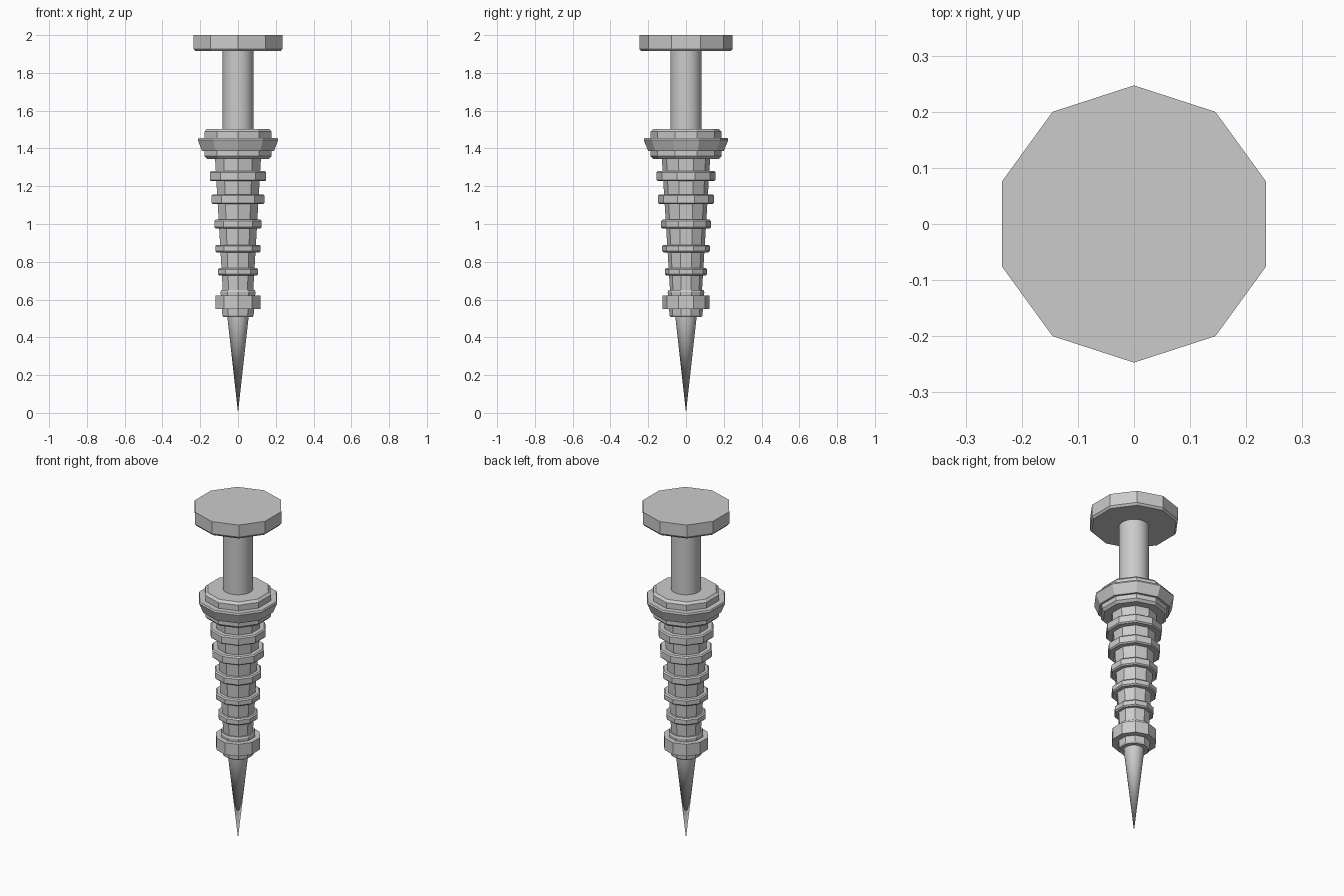
import bpy, bmesh, math

if "Cube" in bpy.data.objects:
    bpy.data.objects.remove(bpy.data.objects["Cube"])


def lathe(name, profile, sides, smooth=False):
    """Stack (radius, z) rings from bottom to top; radius 0 makes a point."""
    bm = bmesh.new()
    loops = []
    for r, z in profile:
        if r == 0:
            loops.append([bm.verts.new((0, 0, z))])
        else:
            loops.append([bm.verts.new((
                r * math.cos(math.pi / 2 + 2 * math.pi * i / sides),
                r * math.sin(math.pi / 2 + 2 * math.pi * i / sides), z))
                for i in range(sides)])
    for a, b in zip(loops, loops[1:]):
        for i in range(sides):
            j = (i + 1) % sides
            if len(a) == 1:
                bm.faces.new((a[0], b[j], b[i]))
            else:
                bm.faces.new((a[i], a[j], b[j], b[i]))
    for end in (loops[0], loops[-1]):
        if len(end) > 1:
            bm.faces.new(end)
    bmesh.ops.recalc_face_normals(bm, faces=bm.faces)
    mesh = bpy.data.meshes.new(name)
    bm.to_mesh(mesh)
    bm.free()
    obj = bpy.data.objects.new(name, mesh)
    bpy.context.collection.objects.link(obj)
    if smooth:
        bpy.ops.object.select_all(action='DESELECT')
        obj.select_set(True)
        bpy.context.view_layer.objects.active = obj
        bpy.ops.object.shade_smooth_by_angle(angle=math.radians(40))
    return obj


def band(name, r, z0, z1, c=0.01):
    """Ten-sided disc with chamfered rims."""
    return lathe(name, [(r - c, z0), (r, z0 + c), (r, z1 - c), (r - c, z1)], 10)


# Plunger: flat head and round rod
lathe("plunger_head", [(0.237, 1.915), (0.247, 1.927), (0.247, 2.0)], 10)
lathe("plunger_rod", [(0.082, 1.49), (0.082, 1.92)], 32, smooth=True)

# Collar with a flared flange around it
band("collar", 0.187, 1.345, 1.503, 0.014)
lathe("collar_flange", [(0.2, 1.386), (0.224, 1.445), (0.22, 1.455)], 10)

# Tapered barrel and its ribs
lathe("barrel", [(0.083, 0.62), (0.128, 1.35)], 10)
ribs = [(0.157, 1.227, 1.28), (0.147, 1.105, 1.157), (0.132, 0.976, 1.023),
        (0.126, 0.85, 0.89), (0.111, 0.727, 0.767)]
for n, (r, z0, z1) in enumerate(ribs, 1):
    band(f"barrel_rib_{n}", r, z0, z1, 0.007)

# Nozzle socket, its ring and the needle
lathe("nozzle_socket", [(0.081, 0.507), (0.087, 0.515), (0.097, 0.64), (0.093, 0.65)], 10)
lathe("nozzle_ring", [(0.125, 0.55), (0.125, 0.622)], 10)
lathe("needle", [(0, 0), (0.057, 0.515)], 32, smooth=True)
